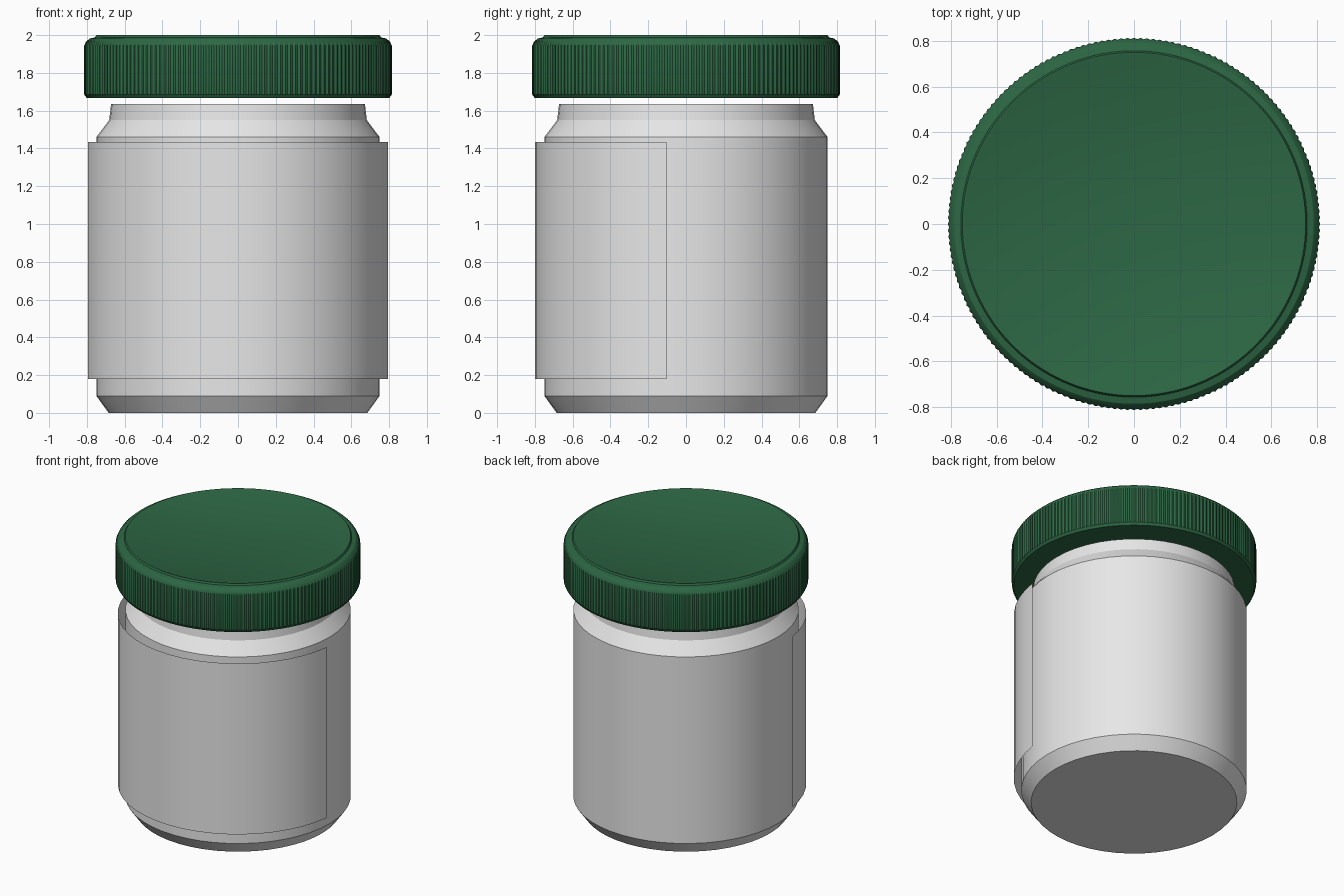
import bpy
import bmesh
from math import sin, cos, pi, radians

if "Cube" in bpy.data.objects:
    bpy.data.objects.remove(bpy.data.objects["Cube"], do_unlink=True)


def make_material(name, color):
    mat = bpy.data.materials.new(name)
    mat.use_nodes = True
    mat.diffuse_color = color
    bsdf = next(n for n in mat.node_tree.nodes if n.type == 'BSDF_PRINCIPLED')
    bsdf.inputs["Base Color"].default_value = color
    return mat


def lathe(name, profile, segments, mat, rib=0.0, angle=30):
    """Revolve (radius, z, rib weight) points and cap both ends."""
    bm = bmesh.new()
    rings = []
    for r, z, w in profile:
        ring = []
        for i in range(segments):
            a = 2 * pi * i / segments
            rad = r - rib * w * (i % 2)
            ring.append(bm.verts.new((rad * sin(a), -rad * cos(a), z)))
        rings.append(ring)
    for low, high in zip(rings, rings[1:]):
        for i in range(segments):
            j = (i + 1) % segments
            bm.faces.new((low[i], low[j], high[j], high[i]))
    bm.faces.new(rings[0][::-1])
    bm.faces.new(rings[-1])
    return finish(name, bm, mat, angle)


def finish(name, bm, mat, angle):
    mesh = bpy.data.meshes.new(name)
    bm.to_mesh(mesh)
    bm.free()
    mesh.materials.append(mat)
    obj = bpy.data.objects.new(name, mesh)
    bpy.context.collection.objects.link(obj)
    bpy.ops.object.select_all(action='DESELECT')
    obj.select_set(True)
    bpy.context.view_layer.objects.active = obj
    bpy.ops.object.shade_smooth_by_angle(angle=radians(angle))
    return obj


pale = make_material("pale_grey", (0.8, 0.8, 0.8, 1))
green = make_material("dark_green", (0.026, 0.136, 0.058, 1))

# Jar with chamfered foot, sloping shoulder and neck
lathe("jar_body", [(0.685, 0, 0), (0.75, 0.09, 0), (0.75, 1.46, 0),
                   (0.682, 1.55, 0), (0.672, 1.635, 0)], 48, pale)

# Lid with ribbed side, rounded top edge and a shallow recessed panel
lathe("lid", [(0.80, 1.666, 0), (0.814, 1.685, 1), (0.814, 1.945, 1),
              (0.805, 1.965, 0.5), (0.785, 1.982, 0), (0.757, 1.988, 0),
              (0.75, 2.0, 0), (0.742, 2.0, 0), (0.725, 1.993, 0)],
      360, green, rib=0.006)

# Label sheet wrapped around the front, standing off the jar
bm = bmesh.new()
steps, half = 22, radians(82.5)
columns = []
for i in range(steps + 1):
    a = -half + 2 * half * i / steps
    columns.append([bm.verts.new((0.8 * sin(a), -0.8 * cos(a), z))
                    for z in (0.18, 1.435)])
for a, b in zip(columns, columns[1:]):
    bm.faces.new((a[0], b[0], b[1], a[1]))
finish("label", bm, pale, 30)
